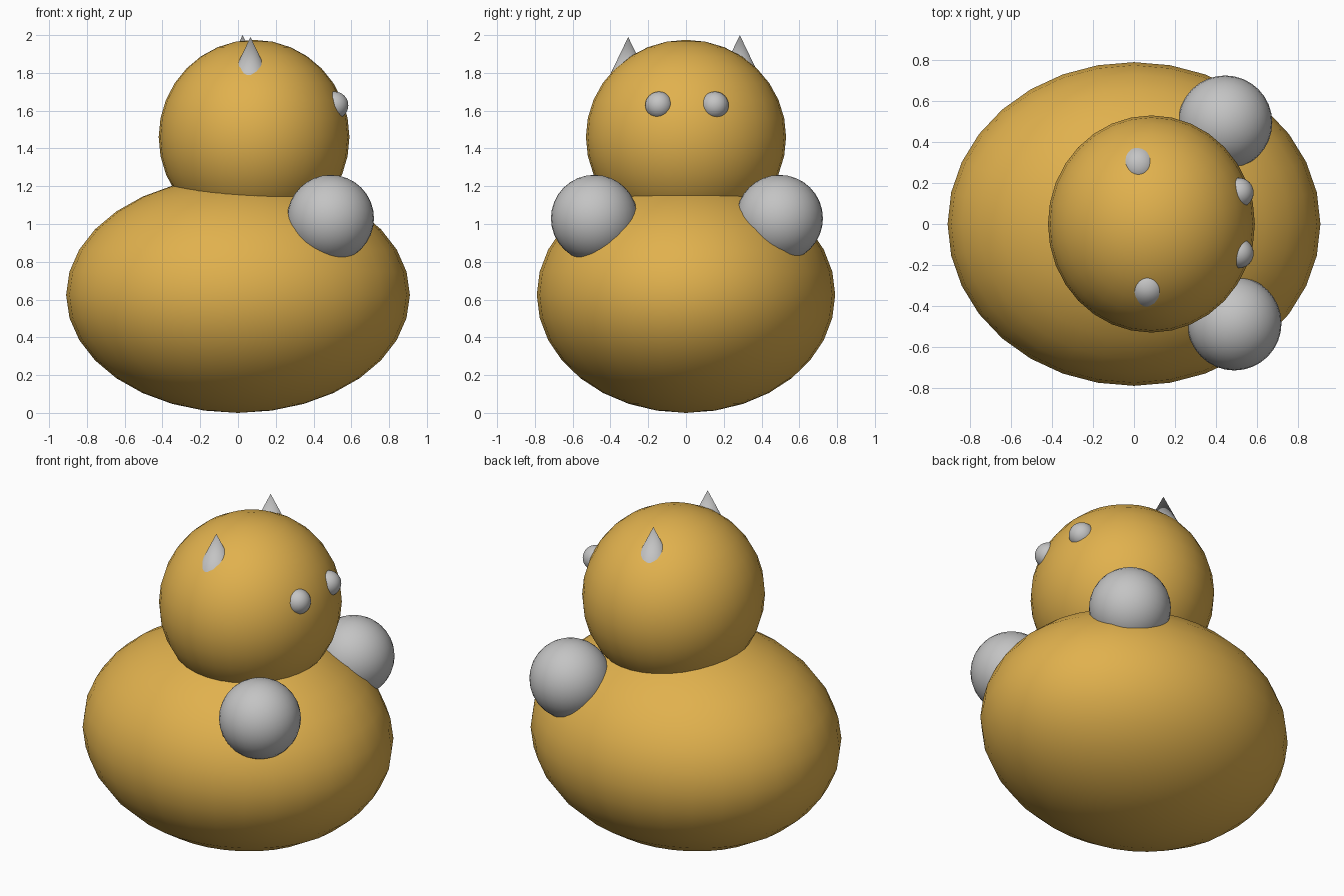
import bpy

if "Cube" in bpy.data.objects:
    bpy.data.objects.remove(bpy.data.objects["Cube"])


def material(name, rgb):
    m = bpy.data.materials.new(name)
    m.diffuse_color = (*rgb, 1.0)
    m.use_nodes = True
    m.node_tree.nodes["Principled BSDF"].inputs["Base Color"].default_value = m.diffuse_color
    return m


mustard = material("mustard yellow", (0.75, 0.44, 0.075))
grey = material("light grey", (0.55, 0.55, 0.55))


def finish(name, mat):
    ob = bpy.context.object
    ob.name = name
    ob.data.materials.append(mat)
    return ob


def ball(name, centre, radii, mat):
    bpy.ops.mesh.primitive_uv_sphere_add(segments=32, ring_count=16, radius=1, location=centre)
    ob = finish(name, mat)
    ob.scale = radii
    bpy.ops.object.transform_apply(location=False, rotation=False, scale=True)
    bpy.ops.object.shade_smooth()
    return ob


def cone(name, tip, radius, height, mat):
    x, y, z = tip
    bpy.ops.mesh.primitive_cone_add(vertices=32, radius1=radius, radius2=0, depth=height,
                                    location=(x, y, z - height / 2))
    ob = finish(name, mat)
    bpy.ops.object.shade_smooth_by_angle()
    return ob


# Plump body and round head
ball("body", (0, 0, 0.625), (0.91, 0.79, 0.625), mustard)
ball("head", (0.085, 0, 1.46), (0.505, 0.53, 0.515), mustard)

# Round arms at the shoulders (slightly uneven placement)
ball("arm_right", (0.49, -0.485, 1.03), (0.23, 0.23, 0.23), grey)
ball("arm_left", (0.445, 0.495, 1.03), (0.23, 0.23, 0.23), grey)

# Eyes, facing +x
for side, y in (("right", -0.143), ("left", 0.153)):
    ball("eye_" + side, (0.511, y, 1.628), (0.073, 0.073, 0.073), grey)

# Pointed ears, upright and partly sunk in the head
cone("ear_right", (0.066, -0.306, 1.99), 0.101, 0.21, grey)
cone("ear_left", (0.024, 0.285, 2.0), 0.101, 0.21, grey)
